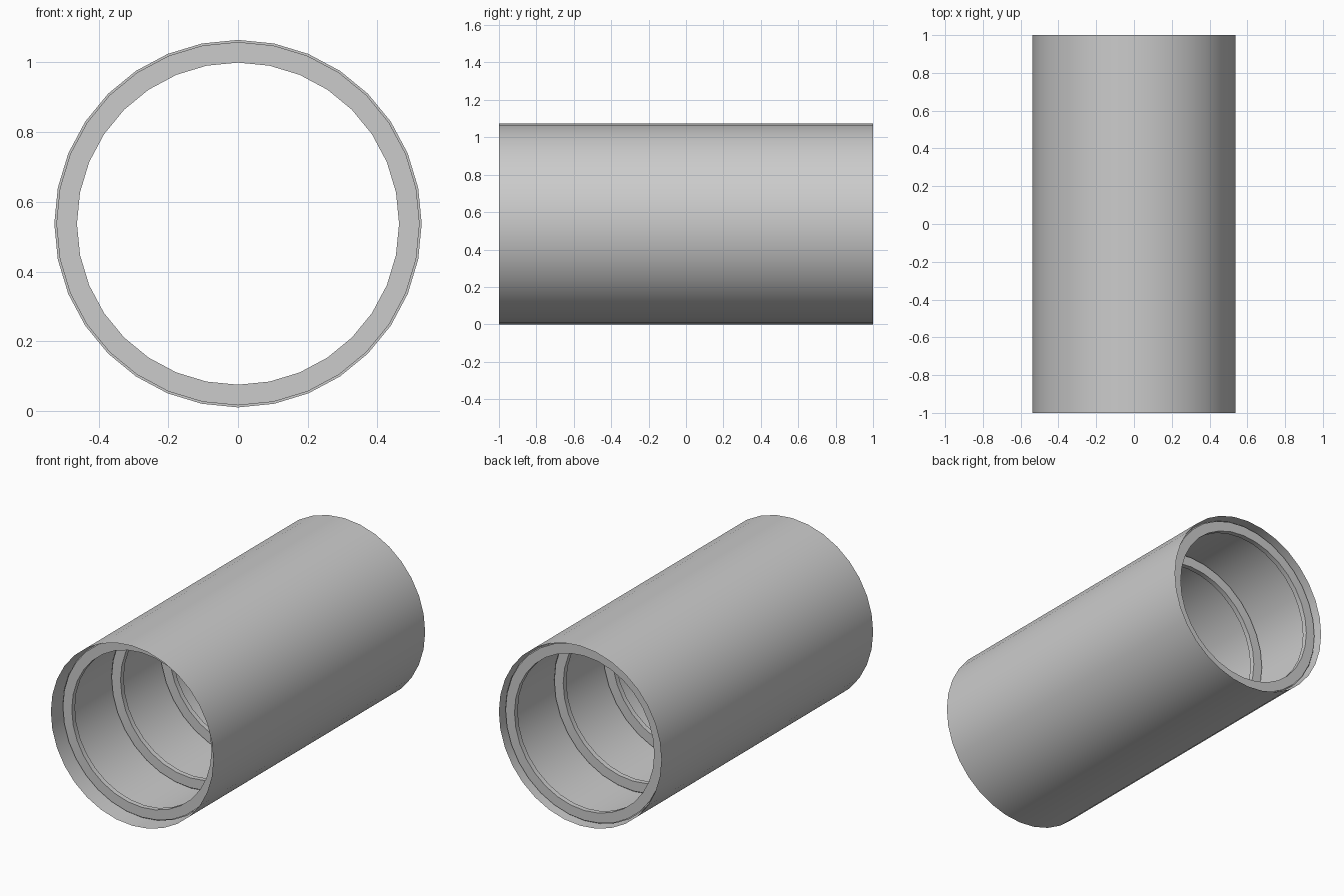
import bpy, bmesh, math

if "Cube" in bpy.data.objects:
    bpy.data.objects.remove(bpy.data.objects["Cube"])

R = 0.5375      # outer radius of the tube
SIDES = 32

grey = bpy.data.materials.new("plain_grey")
grey.diffuse_color = (0.6, 0.6, 0.6, 1)
grey.use_nodes = True
grey.node_tree.nodes["Principled BSDF"].inputs["Base Color"].default_value = grey.diffuse_color


def revolve(name, profile, closed):
    """Spin (radius, y) points around the tube's long axis."""
    bm = bmesh.new()
    rows = []
    for i in range(SIDES):
        a = 2 * math.pi * i / SIDES
        rows.append([bm.verts.new((r * math.cos(a), y, R + r * math.sin(a)))
                     for r, y in profile])
    n = len(profile)
    for i in range(SIDES):
        p, q = rows[i], rows[(i + 1) % SIDES]
        for j in range(n if closed else n - 1):
            k = (j + 1) % n
            bm.faces.new((p[j], p[k], q[k], q[j]))
    bm.normal_update()
    if closed:
        bmesh.ops.recalc_face_normals(bm, faces=bm.faces)
    else:
        # open shell: point the normals away from the axis
        for f in bm.faces:
            c = f.calc_center_median()
            if f.normal.x * c.x + f.normal.z * (c.z - R) < 0:
                f.normal_flip()
    me = bpy.data.meshes.new(name)
    bm.to_mesh(me)
    bm.free()
    me.materials.append(grey)
    ob = bpy.data.objects.new(name, me)
    bpy.context.collection.objects.link(ob)
    bpy.ops.object.select_all(action='DESELECT')
    ob.select_set(True)
    bpy.context.view_layer.objects.active = ob
    bpy.ops.object.shade_smooth_by_angle(angle=math.radians(30))
    return ob


# Thin open outer skin
revolve("outer_skin", [(R, -1), (R, 1)], False)

# Five evenly spaced frame rings with a small stepped rim
INNER, FACE, RIM, THICK, STEP = 0.462, 0.521, 0.527, 0.03, 0.008
for i in range(5):
    y0 = -0.91 + 0.46 * i
    y1 = y0 + THICK
    revolve(f"frame_ring_{i + 1}", [
        (INNER, y0), (FACE, y0), (FACE, y0 + STEP), (RIM, y0 + STEP),
        (RIM, y1 - STEP), (FACE, y1 - STEP), (FACE, y1), (INNER, y1)], True)
